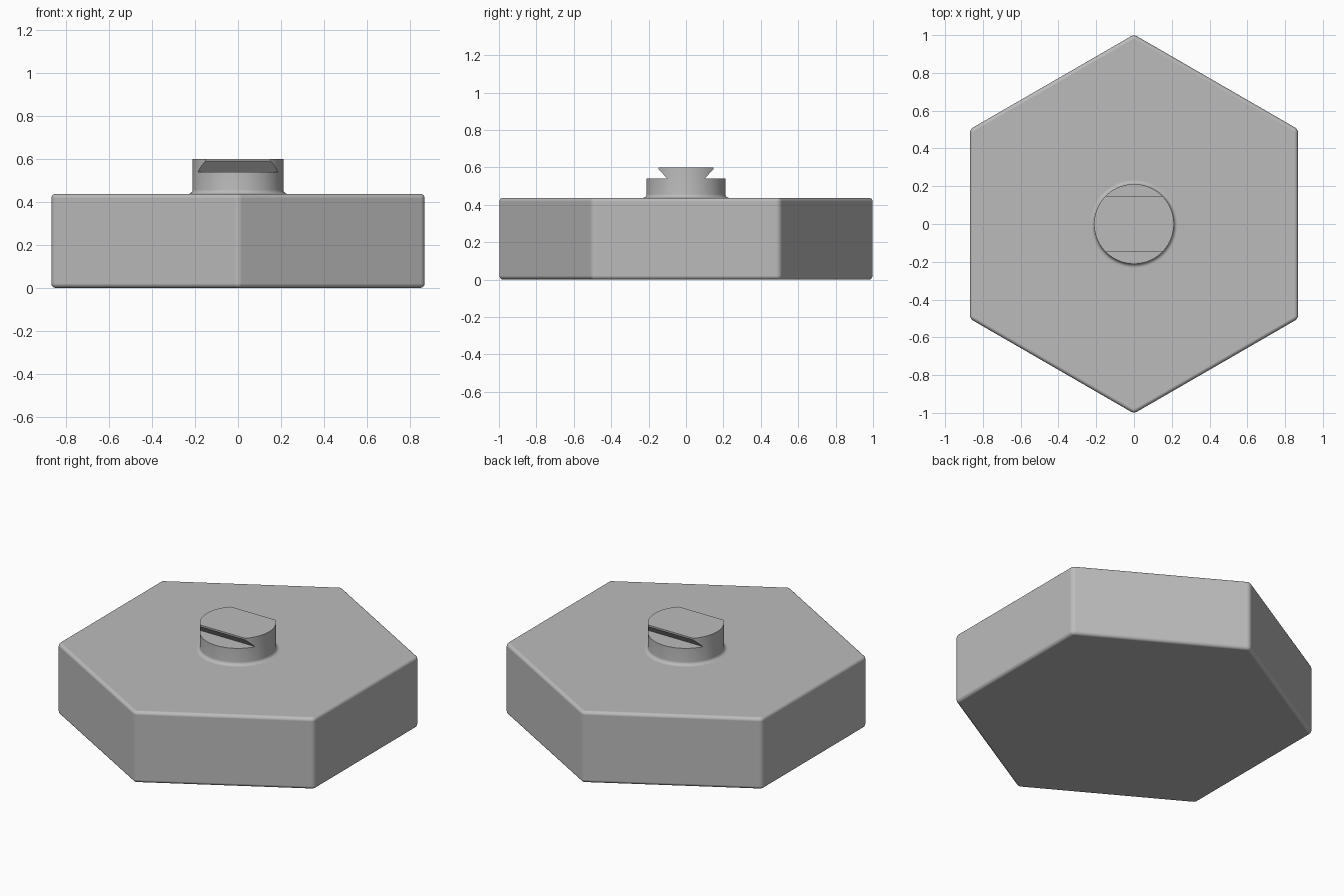
import bpy, bmesh
from math import sin, cos, pi, radians

cube = bpy.data.objects.get("Cube")
if cube:
    bpy.data.objects.remove(cube)

BODY_TOP, TOP = 0.437, 0.6
STEM_R, FILLET = 0.211, 0.02

grey = bpy.data.materials.new("plain grey")
grey.use_nodes = True
colour = (0.5, 0.5, 0.5, 1)
grey.diffuse_color = colour
grey.node_tree.nodes["Principled BSDF"].inputs["Base Color"].default_value = colour


def activate(ob):
    bpy.ops.object.select_all(action='DESELECT')
    ob.select_set(True)
    bpy.context.view_layer.objects.active = ob


def loft(name, rings):
    """Closed solid through equal-length rings of points."""
    bm = bmesh.new()
    loops = [[bm.verts.new(p) for p in ring] for ring in rings]
    n = len(loops[0])
    for a, b in zip(loops, loops[1:]):
        for i in range(n):
            j = (i + 1) % n
            bm.faces.new((a[i], a[j], b[j], b[i]))
    bm.faces.new(loops[0][::-1])
    bm.faces.new(loops[-1])
    bmesh.ops.recalc_face_normals(bm, faces=bm.faces)
    mesh = bpy.data.meshes.new(name)
    bm.to_mesh(mesh)
    bm.free()
    ob = bpy.data.objects.new(name, mesh)
    bpy.context.collection.objects.link(ob)
    mesh.materials.append(grey)
    return ob


def circle(r, z, n, turn=0):
    return [(r * cos(turn + 2 * pi * i / n), r * sin(turn + 2 * pi * i / n), z)
            for i in range(n)]


# Hexagonal body with rounded edges, corners to front and back
body = loft("hexagonal_body", [circle(1.003, z, 6, pi / 2) for z in (0, BODY_TOP)])
activate(body)
bpy.ops.object.shade_smooth()
bevel = body.modifiers.new("rounded edges", 'BEVEL')
bevel.width = FILLET
bevel.segments = 5
bevel.limit_method = 'NONE'
bevel.harden_normals = True

# Round stem with a concave fillet where it meets the body
profile = [(STEM_R + FILLET, BODY_TOP - 0.03)]
for k in range(7):
    a = k / 6 * pi / 2
    profile.append((STEM_R + FILLET * (1 - sin(a)), BODY_TOP + FILLET * (1 - cos(a))))
profile.append((STEM_R, TOP))
stem = loft("dovetail_stem", [circle(r, z, 96) for r, z in profile])

# Undercut both sides of the stem top to leave a dovetail rail along x
for side in (-1, 1):
    section = [(0.1, 0.54), (0.147, 0.59), (0.147, 0.7), (0.4, 0.7), (0.4, 0.54)]
    cutter = loft("cutter", [[(x, side * y, z) for y, z in section] for x in (-0.4, 0.4)])
    cut = stem.modifiers.new("undercut", 'BOOLEAN')
    cut.operation = 'DIFFERENCE'
    cut.solver = 'EXACT'
    cut.object = cutter
    activate(stem)
    bpy.ops.object.modifier_apply(modifier=cut.name)
    bpy.data.objects.remove(cutter)

activate(stem)
bpy.ops.object.shade_smooth_by_angle(angle=radians(30))
